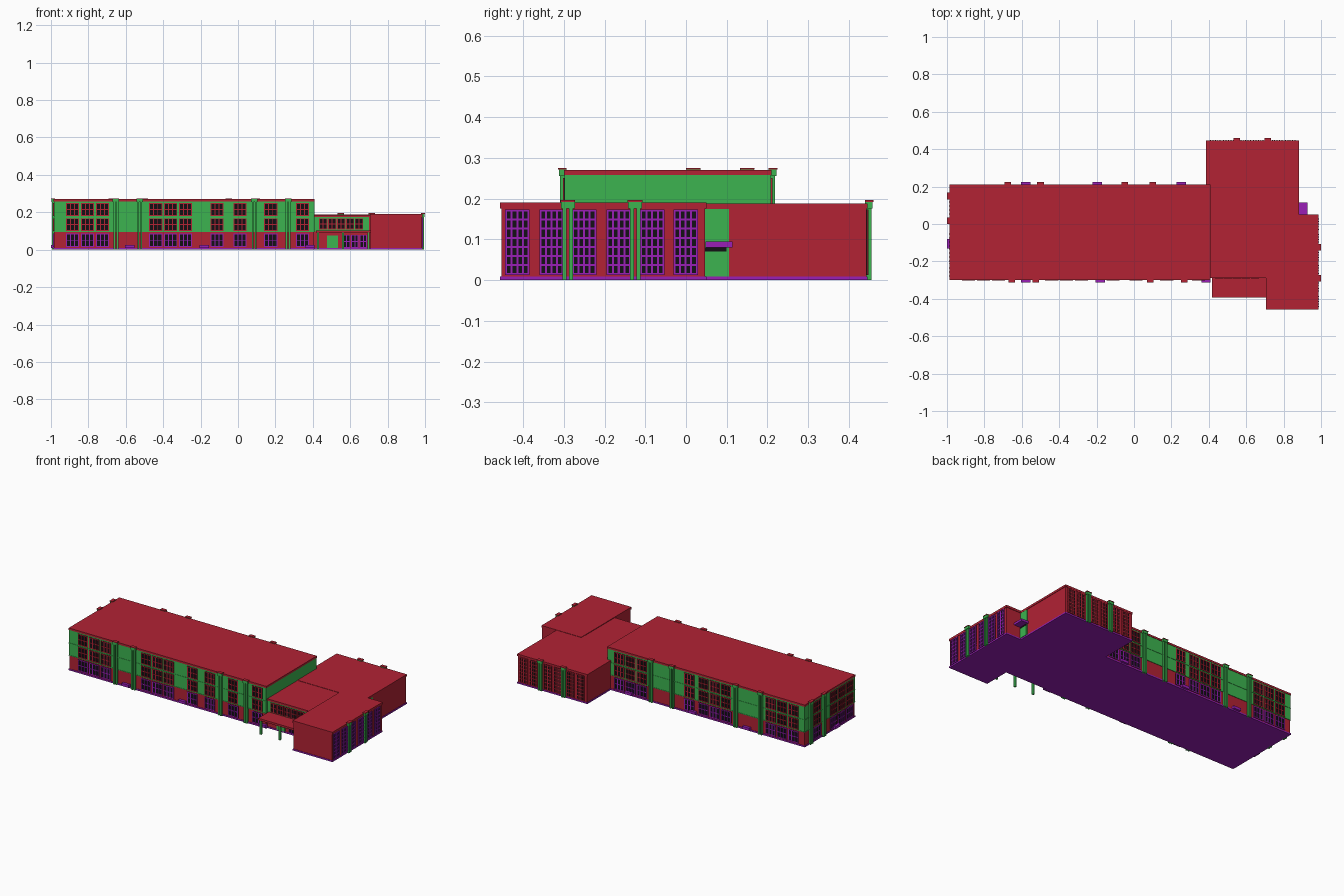
import bpy, bmesh
from mathutils import Matrix, Vector

if "Cube" in bpy.data.objects:
    bpy.data.objects.remove(bpy.data.objects["Cube"], do_unlink=True)


def material(name, rgb):
    m = bpy.data.materials.new(name)
    m.use_nodes = True
    m.diffuse_color = (*rgb, 1)
    m.node_tree.nodes["Principled BSDF"].inputs["Base Color"].default_value = (*rgb, 1)
    return m


RED = material("brick red", (0.445, 0.016, 0.034))
GREEN = material("panel green", (0.045, 0.456, 0.08))
PURPLE = material("trim purple", (0.32, 0.013, 0.47))
BLACK = material("glass black", (0.006, 0.005, 0.007))

parts = {}


def box(part, mat, x, y, z):
    """Add a box, given its extents on each axis, to a named part."""
    bm = parts.setdefault((part, mat), bmesh.new())
    lo, hi = Vector((x[0], y[0], z[0])), Vector((x[1], y[1], z[1]))
    bmesh.ops.create_cube(bm, size=1, matrix=Matrix.Translation((lo + hi) / 2)
                          @ Matrix.Diagonal((*(hi - lo), 1)))


def on_wall(part, mat, wall, u, width, z, depth):
    """Add a box standing out from a wall given as (axis, sign, plane)."""
    axis, sign, plane = wall
    across = (u - width / 2, u + width / 2)
    out = sorted((plane - sign * 0.004, plane + sign * depth))
    x, y = (out, across) if axis == "x" else (across, out)
    box(part, mat, x, y, z)


def window(part, wall, u, width, z, cols, rows, mat, bar=0.005):
    on_wall(part + "_glass", BLACK, wall, u, width, z, 0.002)
    for i in range(cols + 1):
        at = u + (i / cols - 0.5) * (width - bar)
        on_wall(part + "_frames", mat, wall, at, bar, z, 0.005)
    for i in range(rows + 1):
        at = z[0] + (z[1] - z[0] - bar) * i / rows
        on_wall(part + "_frames", mat, wall, u, width, (at, at + bar), 0.0045)


def pilaster(part, wall, u, top):
    for side in (-1, 1):
        on_wall(part, GREEN, wall, u + side * 0.008, 0.010, (0, top - 0.02), 0.012)
    on_wall(part + "_caps", GREEN, wall, u, 0.034, (top - 0.02, top - 0.004), 0.015)
    on_wall(part + "_cap_tops", RED, wall, u, 0.036, (top - 0.004, top), 0.017)


def block(name, x, y, top, roof=0.012):
    """Red walls on a purple plinth under a slightly wider flat roof."""
    grow = lambda r, d: (r[0] - d, r[1] + d)
    box(name + "_plinth", PURPLE, grow(x, 0.003), grow(y, 0.003), (0, 0.009))
    box(name + "_walls", RED, x, y, (0.009, top - roof))
    box(name + "_roof", RED, grow(x, 0.003), grow(y, 0.003), (top - roof, top))


# Building masses
MX, MY = (-0.983, 0.407), (-0.297, 0.207)
block("main_block", MX, MY, 0.270)
block("link_block", (0.40, 0.71), (-0.285, 0.22), 0.186)
block("rear_block", (0.388, 0.878), (0.02, 0.443), 0.188, 0.013)
block("side_wing", (0.708, 0.983), (-0.453, 0.047), 0.190, 0.014)

# Green upper storeys and string courses
box("upper_storeys", GREEN, (MX[0] - 0.001, MX[1] + 0.001),
    (MY[0] - 0.001, MY[1] + 0.001), (0.095, 0.259))
for z in (0.094, 0.172):
    box("string_courses", GREEN, (MX[0] - 0.003, MX[1]),
        (MY[0] - 0.003, MY[1] + 0.003), (z, z + 0.003))

# Main block windows in three rows
front, back = ("y", -1, MY[0]), ("y", 1, MY[1])
left, right = ("x", -1, MX[0]), ("x", 1, 0.983)
bays = {
    front: (-0.885, -0.805, -0.725, -0.44, -0.36, -0.28, -0.113, 0.01, 0.175, 0.345),
    back: (-0.905, -0.825, -0.745, -0.43, -0.35, -0.27, -0.17, 0.165, 0.245, 0.325),
    left: (0.085, -0.085, -0.165, -0.245),
}
rows = (((0.014, 0.087), PURPLE), ((0.100, 0.168), RED), ((0.180, 0.250), RED))
for wall, places in bays.items():
    for u in places:
        for z, mat in rows:
            window("main_windows", wall, u, 0.07, z, 3, 2, mat)

# Main block pilasters
for wall, places in ((front, (-0.653, -0.525, 0.087, 0.268)),
                     (back, (-0.675, -0.5, -0.05, 0.1)),
                     (left, (0.15, 0.018))):
    for u in places:
        pilaster("main_pilasters", wall, u, 0.275)

# Low ledges at the foot of the main walls
for wall, places in ((front, (-0.578, -0.18, 0.385)), (back, (-0.578, -0.197, 0.253)),
                     (left, (-0.105,))):
    for u in places:
        on_wall("ground_ledges", PURPLE, wall, u, 0.05, (0.008, 0.025), 0.017)

# Side wing tall windows and pilasters
for u in (-0.414, -0.330, -0.250, -0.165, -0.083, -0.001):
    window("wing_windows", right, u, 0.06, (0.012, 0.173), 4, 7, PURPLE)
for u in (-0.29, -0.125):
    pilaster("wing_pilasters", right, u, 0.196)

# Rear block windows and pilasters
rear = ("y", 1, 0.443)
for u in (0.835, 0.765, 0.665, 0.597, 0.505, 0.435):
    window("rear_windows", rear, u, 0.056, (0.012, 0.173), 4, 7, RED)
for u in (0.55, 0.715):
    pilaster("rear_pilasters", rear, u, 0.196)

# Side entrance with hood
side = ("x", 1, 0.878)
on_wall("side_entrance_panel", GREEN, side, 0.075, 0.062, (0.009, 0.174), 0.003)
on_wall("side_door", GREEN, side, 0.072, 0.055, (0.009, 0.070), 0.006)
on_wall("side_door_light", BLACK, side, 0.072, 0.055, (0.070, 0.080), 0.006)
on_wall("side_hood", PURPLE, side, 0.081, 0.066, (0.080, 0.094), 0.05)

# Link block front: green panel with a window strip
link = ("y", -1, -0.285)
on_wall("link_panel", GREEN, link, 0.555, 0.29, (0.098, 0.174), 0.002)
for i in range(5):
    window("link_windows", ("y", -1, -0.287), 0.455 + i * 0.048, 0.045,
           (0.108, 0.168), 2, 2, RED)

# Main entrance: door, glazed screen, canopy and columns
on_wall("entrance_door", GREEN, link, 0.505, 0.058, (0.009, 0.075), 0.006)
for u in (0.58, 0.625, 0.67):
    window("entrance_screen", link, u, 0.04, (0.009, 0.080), 2, 2, PURPLE)
box("entrance_canopy", RED, (0.417, 0.712), (-0.392, -0.28), (0.091, 0.104))
for x in (0.428, 0.562, 0.698):
    box("canopy_columns", GREEN, (x - 0.006, x + 0.006), (-0.386, -0.374), (0, 0.091))

# Turn the collected parts into objects
for (name, mat), bm in parts.items():
    mesh = bpy.data.meshes.new(name)
    bm.to_mesh(mesh)
    bm.free()
    mesh.materials.append(mat)
    bpy.context.scene.collection.objects.link(bpy.data.objects.new(name, mesh))
